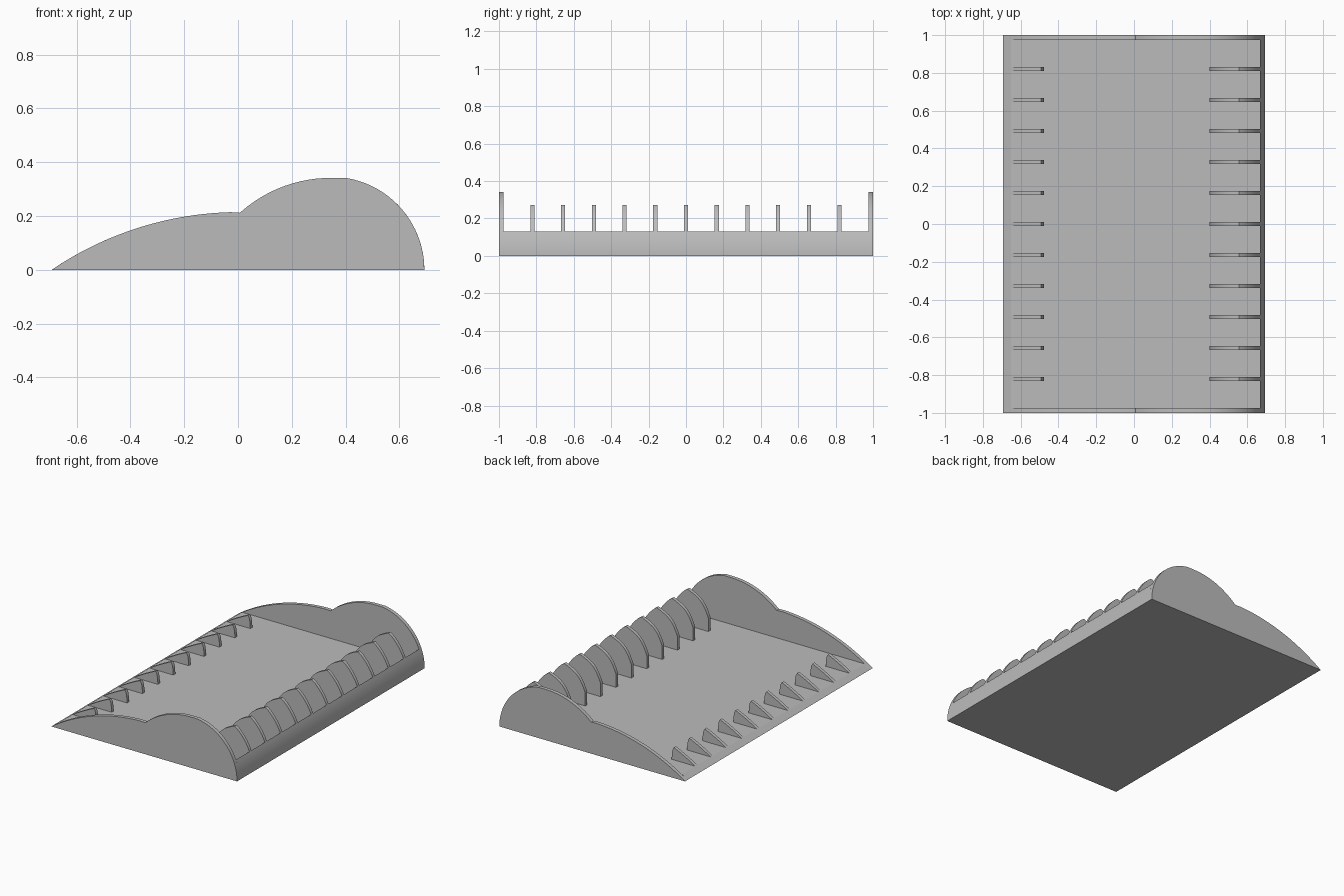
import bpy, bmesh, math

cube = bpy.data.objects.get("Cube")
if cube:
    bpy.data.objects.remove(cube)

grey = bpy.data.materials.new("plain grey")
grey.use_nodes = True
grey.diffuse_color = (0.5, 0.5, 0.5, 1)
grey.node_tree.nodes["Principled BSDF"].inputs["Base Color"].default_value = (0.5, 0.5, 0.5, 1)

HALF, FLOOR, FIN = 0.693, 0.027, 0.022
LIP_TOP, WALL = 0.13, 0.025
BUMP_X, BUMP_R = 0.345, 0.346      # rounded outer side
SHOULDER_X, SHOULDER_Z = 0.007, 0.215


def height(x):
    """Height of the end panel outline at x."""
    if x < SHOULDER_X:
        r = (0.7 ** 2 + SHOULDER_Z ** 2) / (2 * SHOULDER_Z)
        return max(0, SHOULDER_Z - r + math.sqrt(r * r - (x - SHOULDER_X) ** 2))
    r = BUMP_R if x > BUMP_X else 0.505
    top = 0.342
    return max(0, top - r + math.sqrt(max(0, r * r - (x - BUMP_X) ** 2)))


def along(x0, x1, n):
    """Points on the outline between two x positions."""
    return [(x, height(x)) for x in (x0 + (x1 - x0) * i / n for i in range(n + 1))]


def round_side(z0, z1, n):
    """Points on the rounded outer side between two heights."""
    a0, a1 = (math.asin(min(1, z / BUMP_R)) for z in (z0, z1))
    steps = [a0 + (a1 - a0) * i / n for i in range(n + 1)]
    return [(BUMP_X + 0.002 + BUMP_R * math.cos(a), BUMP_R * math.sin(a)) for a in steps]


def prism(name, outline, y, depth):
    """Extrude an x-z outline along y, centred on y."""
    bm = bmesh.new()
    face = bm.faces.new([bm.verts.new((x, y - depth / 2, z)) for x, z in outline])
    new = bmesh.ops.extrude_face_region(bm, geom=[face])["geom"]
    bmesh.ops.translate(bm, vec=(0, depth, 0),
                        verts=[v for v in new if isinstance(v, bmesh.types.BMVert)])
    bmesh.ops.recalc_face_normals(bm, faces=bm.faces)
    mesh = bpy.data.meshes.new(name)
    bm.to_mesh(mesh)
    bm.free()
    mesh.materials.append(grey)
    obj = bpy.data.objects.new(name, mesh)
    bpy.context.collection.objects.link(obj)
    bpy.ops.object.select_all(action="DESELECT")
    obj.select_set(True)
    bpy.context.view_layer.objects.active = obj
    bpy.ops.object.shade_smooth_by_angle(angle=math.radians(25))


# Tray: thin floor with a tapered front edge and a rounded lip
inner_lip = round_side(0, LIP_TOP, 8)[-1][0]
tray = [(-HALF, 0)] + round_side(0, LIP_TOP, 8)
tray += [(inner_lip - 0.001, FLOOR), (-0.652, FLOOR)]
prism("tray", tray, 0, 2 - 2 * WALL)

# End panels with the full outline
panel = along(-HALF, SHOULDER_X, 20) + along(SHOULDER_X, BUMP_X, 12)[1:]
panel += round_side(BUMP_R - 0.001, 0, 20)[1:]
for side, name in ((-1, "front_panel"), (1, "back_panel")):
    prism(name, panel, side * (1 - WALL / 2), WALL)

# Tall fin: straight foot, bowed inner edge, rounded outer side
x0, z0, x1, z1 = 0.40, 0.115, 0.557, 0.272
tall = [(x0, FLOOR - 0.01)]
for i in range(9):
    t = i / 8
    bow = 0.022 * math.sin(math.pi * t)
    tall.append((x0 + (x1 - x0) * t - bow, z0 + (z1 - z0) * t + bow))
tall = [(max(x, x0), z) for x, z in tall]
tall += round_side(z1, LIP_TOP, 8)[1:] + [(inner_lip, FLOOR - 0.01)]

# Short fin: follows the outline, then drops in a rounded nose
short = [(-0.652, FLOOR - 0.01)] + along(-0.652, -0.492, 8)
short += [(-0.482, 0.092), (-0.477, 0.06), (-0.475, FLOOR - 0.01)]

for i in range(-5, 6):
    prism(f"tall_fin_{i + 6}", tall, i * 0.1642, FIN)
    prism(f"short_fin_{i + 6}", short, i * 0.1642, FIN)
